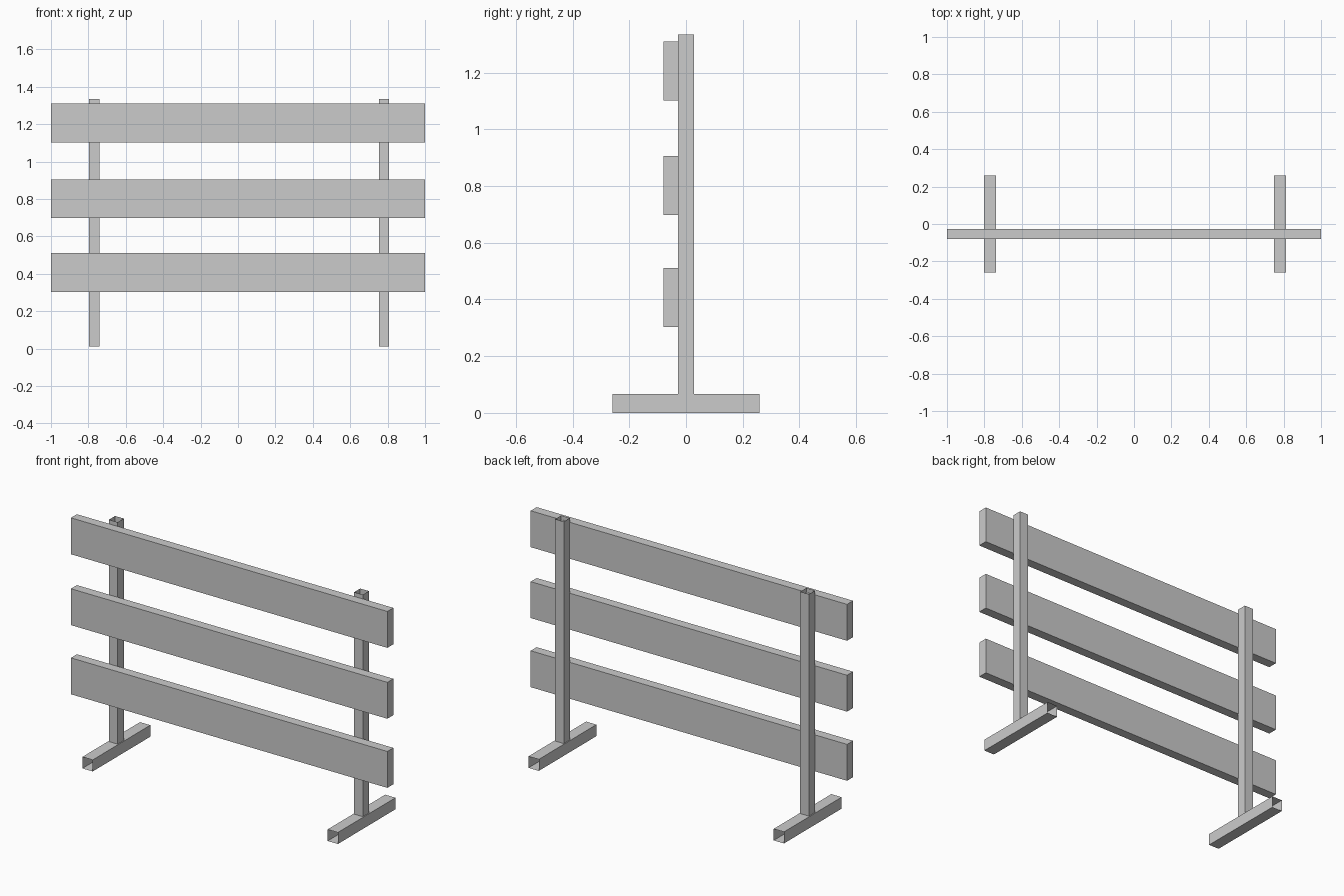
import bpy
import bmesh
from mathutils import Matrix, Vector

if "Cube" in bpy.data.objects:
    bpy.data.objects.remove(bpy.data.objects["Cube"])


def box(name, lo, hi, open_axis=None):
    """Box between two corners; open_axis leaves both ends along that axis open."""
    lo, hi = Vector(lo), Vector(hi)
    bm = bmesh.new()
    bmesh.ops.create_cube(bm, size=1.0, matrix=Matrix.Translation((lo + hi) / 2)
                          @ Matrix.Diagonal((*(hi - lo), 1.0)))
    if open_axis is not None:
        bm.normal_update()
        ends = [f for f in bm.faces if abs(f.normal[open_axis]) > 0.9]
        bmesh.ops.delete(bm, geom=ends, context='FACES_ONLY')
    mesh = bpy.data.meshes.new(name)
    bm.to_mesh(mesh)
    bm.free()
    obj = bpy.data.objects.new(name, mesh)
    bpy.context.collection.objects.link(obj)
    return obj


# Three solid horizontal planks on the front of the posts
for label, z in (("lower", 0.302), ("middle", 0.697), ("upper", 1.102)):
    box(f"{label}_plank", (-1, -0.080, z), (1, -0.026, z + 0.208))

# Thin-walled square tubes, open at both ends: upright post and floor foot
POST, FOOT = 0.0275, 0.0325
for side, x in (("left", -0.769), ("right", 0.781)):
    box(f"{side}_post", (x - POST, -POST, 0.01), (x + POST, POST, 1.334), open_axis=2)
    box(f"{side}_foot", (x - FOOT, -0.26, 0), (x + FOOT, 0.26, 0.066), open_axis=1)
